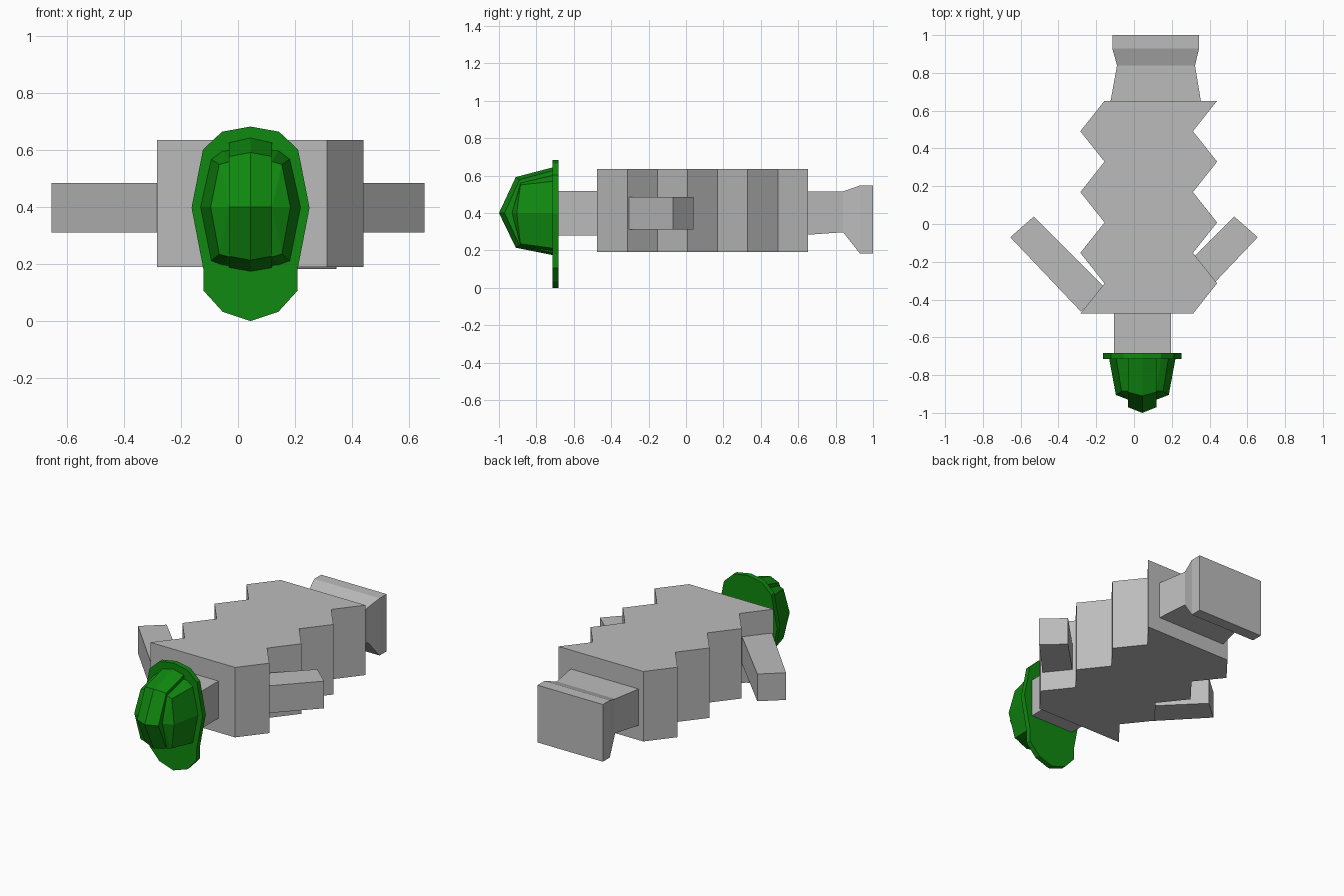
import bpy, bmesh

if "Cube" in bpy.data.objects:
    bpy.data.objects.remove(bpy.data.objects["Cube"])

def material(name, rgb):
    m = bpy.data.materials.new(name)
    m.diffuse_color = (*rgb, 1)
    m.use_nodes = True
    m.node_tree.nodes["Principled BSDF"].inputs["Base Color"].default_value = m.diffuse_color
    return m

GREY = material("grey", (0.5, 0.5, 0.5))
GREEN = material("green", (0.005, 0.25, 0.005))
HX, HZ = 0.044, 0.4  # head centre

def loft(name, rings, mat, cap_end=True):
    """Join rings of equal point count with faces and close the ends."""
    bm = bmesh.new()
    vs = [[bm.verts.new(p) for p in r] for r in rings]
    n = len(rings[0])
    for a, b in zip(vs, vs[1:]):
        for i in range(n):
            j = (i + 1) % n
            bm.faces.new((a[i], a[j], b[j], b[i]))
    bm.faces.new(vs[0])
    if cap_end:
        bm.faces.new(vs[-1])
    bmesh.ops.remove_doubles(bm, verts=bm.verts[:], dist=1e-4)
    bmesh.ops.recalc_face_normals(bm, faces=bm.faces[:])
    me = bpy.data.meshes.new(name)
    bm.to_mesh(me)
    bm.free()
    me.materials.append(mat)
    ob = bpy.data.objects.new(name, me)
    bpy.context.collection.objects.link(ob)
    return ob

def slab(name, outline, z0, z1, mat):
    return loft(name, [[(x, y, z) for x, y in outline] for z in (z0, z1)], mat)

def mirrored(half):
    """Full outline from a right half running top to bottom on the centre line."""
    return half + [(-x, z) for x, z in half[-2:0:-1]]

# Zigzag body
ys = [-0.475 + 0.161 * i for i in range(8)]
right = [(0.44 if i % 2 else 0.312, y) for i, y in enumerate(ys)]
left = [(-0.156 if i % 2 else -0.284, y) for i, y in enumerate(ys)]
slab("body", right + left[::-1], 0.19, 0.635, GREY)

# Arms
for side, s in (("left", -1), ("right", 1)):
    pts = [(0.53, 0.04), (0.655, -0.07), (0.28, -0.465), (0.157, -0.335)]
    slab(side + "_arm", [(s * x, y) for x, y in pts], 0.312, 0.485, GREY)

# Neck
slab("neck", [(-0.105, -0.69), (0.195, -0.69), (0.195, -0.47), (-0.105, -0.47)],
     0.28, 0.517, GREY)

# Flared legs and foot block: y, x range, z range
sections = [(0.645, -0.125, 0.355, 0.283, 0.515), (0.84, -0.09, 0.323, 0.297, 0.515),
            (0.93, -0.115, 0.345, 0.183, 0.547), (1.0, -0.115, 0.345, 0.183, 0.547)]
loft("legs", [[(a, y, c), (b, y, c), (b, y, d), (a, y, d)]
              for y, a, b, c, d in sections], GREY)

# Cap brim
brim = mirrored([(0, 0.683), (0.1, 0.665), (0.167, 0.602), (0.207, 0.398),
                 (0.165, 0.18), (0.165, 0.107), (0.098, 0.033), (0, 0.0)])
loft("cap_brim", [[(HX + x, y, z) for x, z in brim] for y in (-0.714, -0.682)], GREEN)

# Faceted cap shell
base = mirrored([(0, 0.615), (0.1, 0.6), (0.14, 0.57), (0.178, HZ),
                 (0.14, 0.21), (0.1, 0.195), (0, 0.185)])
mid = mirrored([(0, 0.56), (0.075, 0.56), (0.11, 0.55), (0.14, HZ),
                (0.11, 0.235), (0.075, 0.225), (0, 0.225)])
loft("cap_shell", [
    [(HX + x, -0.7, z) for x, z in base],
    [(HX + x, -0.905 if abs(z - HZ) < 0.01 else -0.885, z) for x, z in mid],
    [(HX + max(-0.075, min(0.075, x)), -0.93, HZ) for x, z in mid]], GREEN, False)

# Raised centre panel with a ridge along the middle
edge = [(-0.7, 0.63), (-0.89, 0.578), (-0.97, HZ), (-0.89, 0.228), (-0.7, 0.185)]
ridge = [(-0.7, 0.647), (-0.91, 0.592), (-1.0, HZ), (-0.91, 0.214), (-0.7, 0.172)]
loft("cap_centre_panel", [[(HX + dx, y, z) for y, z in prof] for dx, prof in
                          ((-0.075, edge), (0, ridge), (0.075, edge))], GREEN)
